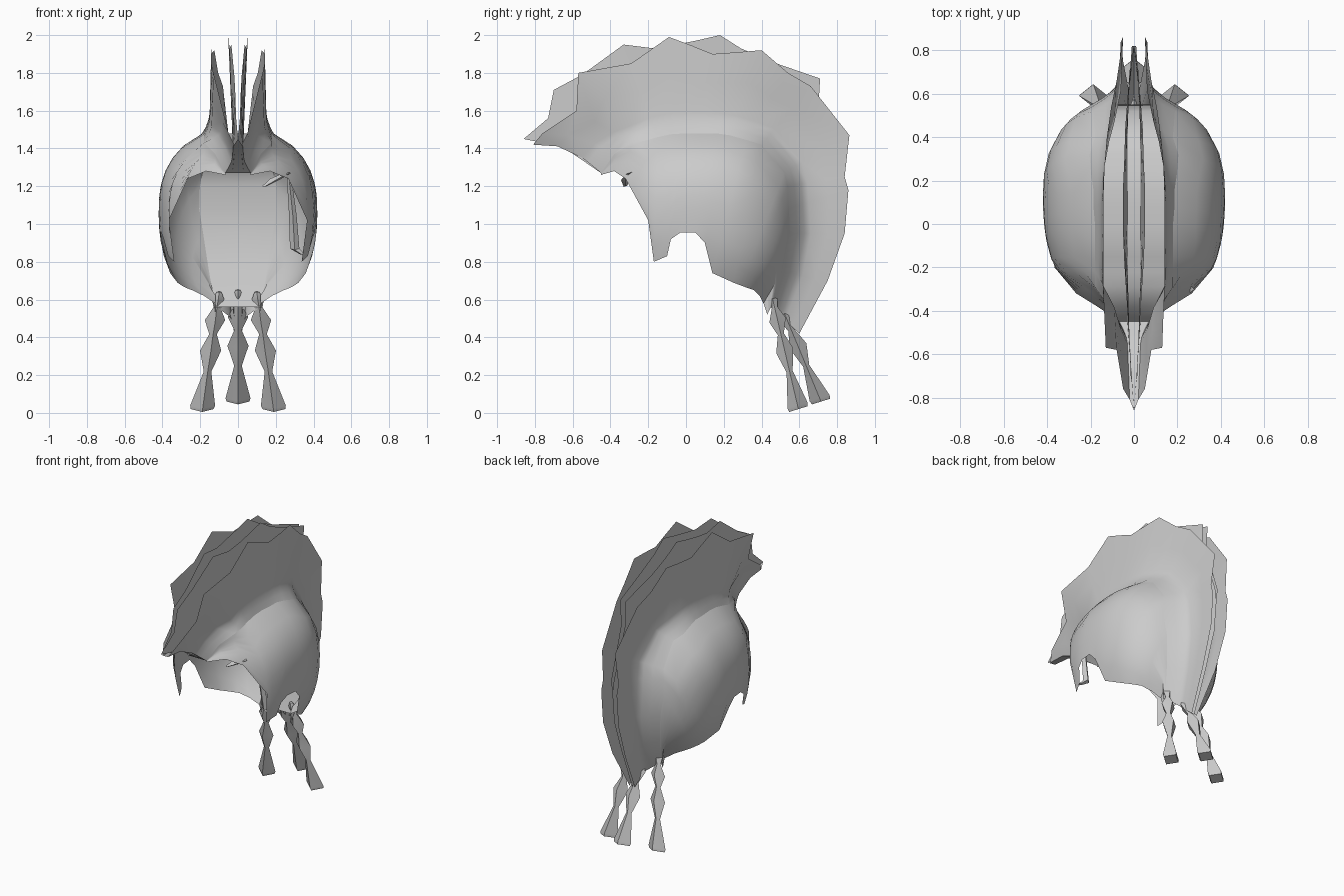
import bpy, math
from mathutils import Vector

if "Cube" in bpy.data.objects:
    bpy.data.objects.remove(bpy.data.objects["Cube"])

hair = bpy.data.materials.new("grey_hair")
hair.diffuse_color = (0.6, 0.6, 0.6, 1)
hair.use_nodes = True
hair.node_tree.nodes["Principled BSDF"].inputs["Base Color"].default_value = hair.diffuse_color


def make(name, verts, faces, angle=40):
    me = bpy.data.meshes.new(name)
    me.from_pydata([tuple(v) for v in verts], [], faces)
    me.materials.append(hair)
    ob = bpy.data.objects.new(name, me)
    bpy.context.collection.objects.link(ob)
    bpy.context.view_layer.objects.active = ob
    ob.select_set(True)
    bpy.ops.object.shade_smooth_by_angle(angle=math.radians(angle))
    ob.select_set(False)
    return ob


def sheet(name, rows, side=1, angle=40):
    """Grid surface through equal-length rows of points, mirrored by side."""
    n = len(rows[0])
    verts = [(p[0] * side, p[1], p[2]) for r in rows for p in r]
    faces = []
    for j in range(len(rows) - 1):
        for i in range(n - 1):
            f = [j * n + i, j * n + i + 1, (j + 1) * n + i + 1, (j + 1) * n + i]
            faces.append(f if side > 0 else f[::-1])
    return make(name, verts, faces, angle)


def tube(name, nodes, sides=4):
    """Closed tube through (x, y, z, radius) nodes."""
    verts, faces = [], []
    for x, y, z, r in nodes:
        for k in range(sides):
            a = 2 * math.pi * k / sides
            verts.append((x + r * math.cos(a), y + .8 * r * math.sin(a), z + 0.25 * r * math.sin(a)))
    for j in range(len(nodes) - 1):
        for k in range(sides):
            k2 = (k + 1) % sides
            faces.append([j * sides + k, (j + 1) * sides + k, (j + 1) * sides + k2, j * sides + k2])
    faces.append(list(range(sides)))
    faces.append(list(range((len(nodes) - 1) * sides, len(nodes) * sides))[::-1])
    return make(name, verts, faces, 35)


# Cap side (y, z): hairline with sideburn and ear notch, and the crease under the crest
HAIRLINE = [(-.45, 1.26), (-.38, 1.28), (-.32, 1.24), (-.2, 1.02), (-.17, .8), (-.1, .83),
            (-.08, .92), (-.03, .955), (.05, .955), (.1, .9), (.14, .74), (.25, .69),
            (.29, .675), (.33, .66), (.36, .65), (.39, .62), (.41, .58), (.43, .52)]
CREASE = [(-.45, 1.27), (-.38, 1.37), (-.29, 1.43), (-.22, 1.44), (-.15, 1.46), (-.08, 1.475),
          (0, 1.48), (.08, 1.48), (.16, 1.48), (.23, 1.47), (.32, 1.445), (.4, 1.42),
          (.52, 1.27), (.535, 1.2), (.545, 1.08), (.55, .95), (.51, .75), (.45, .56)]


def cap_x(y, z):
    """Half width of the head, a boxy ellipsoid with a minimum under the crest."""
    u = abs(y - .13) / (.6 if y < .13 else .465)
    w = abs(z - 1.07) / (.45 if z > 1.07 else .57)
    floor = .18 if y > -.3 else .18 + (y + .3) * .75
    if y > .35:
        floor = .18 - (y - .35) * .2
    if z < .7:
        floor = .12
    return max(floor, .42 * math.sqrt(max(0, 1 - u ** 2.4 - w ** 2.4)))


ROWS = 8
cap_rows = []
for j in range(ROWS + 1):
    t = j / ROWS
    row = []
    for a, b in zip(HAIRLINE, CREASE):
        y, z = a[0] + (b[0] - a[0]) * t, a[1] + (b[1] - a[1]) * t
        row.append((cap_x(y, z), y, z))
    cap_rows.append(row)
for side, tag in ((1, "right"), (-1, "left")):
    sheet("cap_" + tag, cap_rows, side, 50)

# Crest tips (x, y, z), one for each crease point
ROOT = [(cap_x(y, z), y, z) for y, z in CREASE]
OUTER_TIP = [(.02, -.81, 1.42), (.05, -.76, 1.48), (.08, -.58, 1.6), (.13, -.57, 1.8),
             (.14, -.29, 1.85), (.14, -.09, 1.99), (.14, .03, 1.945), (.14, .14, 1.9),
             (.135, .28, 1.91), (.125, .4, 1.92), (.105, .54, 1.8), (.08, .66, 1.73),
             (.05, .865, 1.47), (.06, .84, 1.25), (.06, .86, 1.18), (.06, .84, .95),
             (.05, .75, .7), (.02, .6, .42)]
INNER_TIP = [(0, -.86, 1.45), (.01, -.73, 1.56), (.015, -.7, 1.71), (.02, -.55, 1.79),
             (.035, -.33, 1.95), (.045, -.17, 1.93), (.05, -.05, 1.95), (.05, .05, 1.97),
             (.05, .18, 2.0), (.045, .29, 1.93), (.04, .45, 1.86), (.02, .71, 1.77),
             (.015, .7, 1.6), (.01, .82, 1.25), (0, .82, 1.15), (0, .8, .95),
             (0, .72, .72), (0, .6, .42)]
BAND = .11  # width of the flared root of the crest


def flared(a, b, s, lift):
    """Point on a lock; s up to 1 runs over the flared root, 1 to 2 up the flat blade."""
    a, b = Vector(a), Vector(b)
    t0 = min(.5, BAND / math.hypot(b.y - a.y, b.z - a.z))
    t = t0 * s if s <= 1 else t0 + (1 - t0) * (s - 1)
    p = a.lerp(b, t)
    p.x = b.x + (a.x - b.x) * max(0, 1 - s) ** 1.4
    if s >= 1:
        p.x += .01 * (2 - s)
    else:
        p.x += .01 * s
    p.z += lift * math.sin(math.pi * t)
    return p


STEPS = (0, .35, .7, 1, 1.5, 2)
LIFT = [.05, .03] + [0] * 16
for side, tag in ((1, "right"), (-1, "left")):
    sheet("crest_outer_" + tag, [[flared(a, b, s, c) for a, b, c in zip(ROOT, OUTER_TIP, LIFT)]
                                 for s in STEPS], side)
    inner_root = [(min(a[0], .03), a[1], a[2]) for a in ROOT]
    sheet("crest_inner_" + tag, [[Vector(a).lerp(Vector(b), t) + Vector((0, 0, c * math.sin(math.pi * t)))
                                  for a, b, c in zip(inner_root, INNER_TIP, LIFT)]
                                 for t in (0, .5, 1)], side)

# Scalp strip under the crest, and the arched underside of the forelock
sheet("scalp", [[(s * x, y, z) for x, y, z in ROOT] for s in (-1, 0, 1)])
edge = [flared(ROOT[0], OUTER_TIP[0], s, .05) for s in STEPS] + [Vector(INNER_TIP[0])]
sheet("forelock_underside", [[(s * p.x, p.y, p.z) for p in edge] for s in (-1, 1)])

# Braids: beaded plaits with a flared tuft
BEADS = [(0, .012), (.06, .032), (.13, .018), (.24, .054), (.36, .02), (.5, .056),
         (.68, .02), (.97, .066), (1, .06)]


def braid(name, top, end):
    a, b = Vector(top), Vector(end)
    tube(name, [(*a.lerp(b, t), r) for t, r in BEADS])


braid("braid_right", (.1, .45, .64), (.19, .595, .02))
braid("braid_left", (-.1, .45, .64), (-.19, .595, .02))
braid("braid_middle", (0, .47, .65), (0, .715, .06))

# Loose locks at the temple and behind the right sideburn
tube("temple_lock", [(.14, -.32, 1.2, .012), (.2, -.32, 1.24, .03), (.26, -.3, 1.27, .02)])
tube("ear_lock", [(.27, -.2, 1.25, .012), (.29, -.15, 1.05, .02), (.3, -.12, .87, .025),
                  (.34, -.13, .84, .012)])
